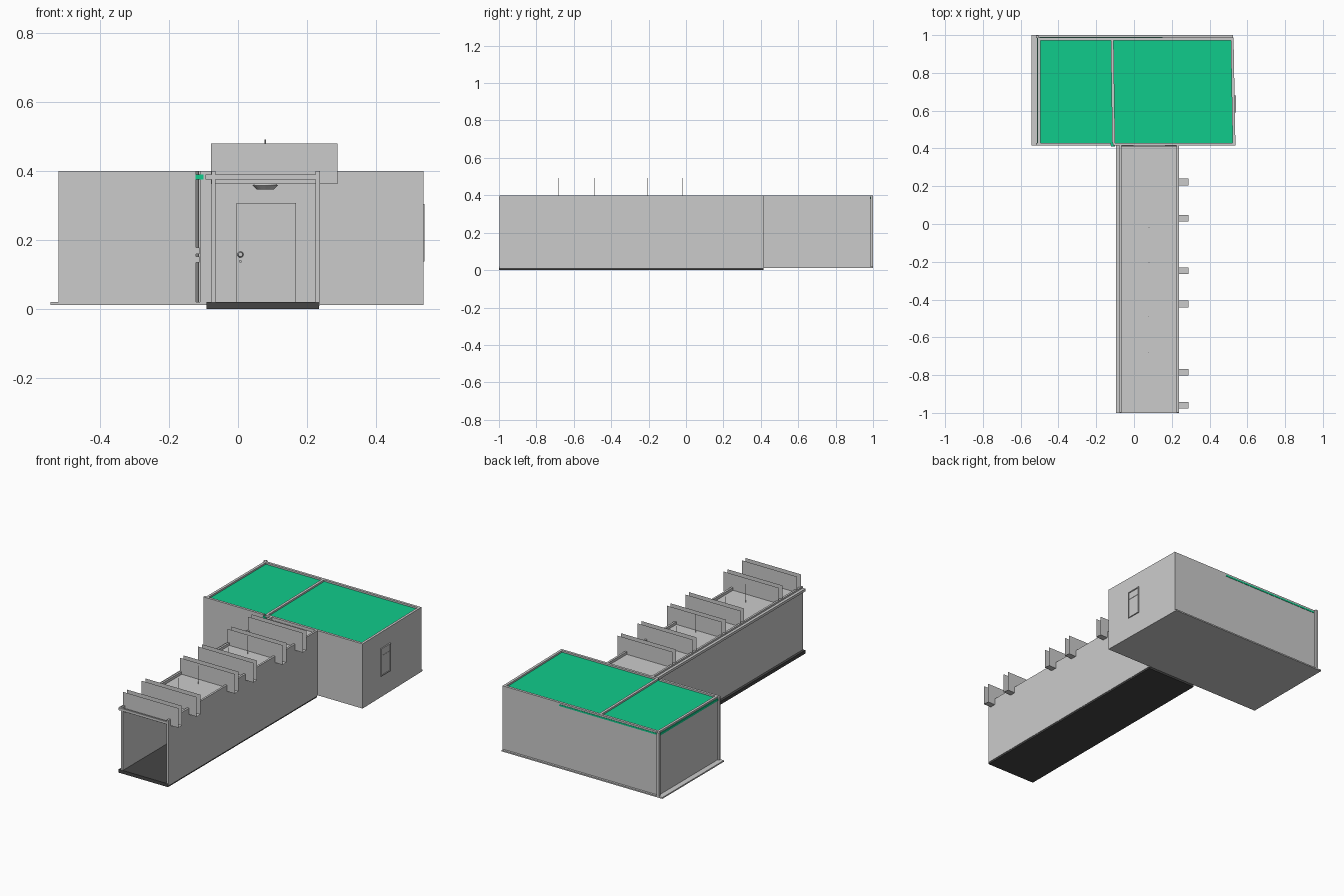
import bpy, bmesh, math
from mathutils import Matrix


def material(name, color):
    m = bpy.data.materials.new(name)
    m.diffuse_color = color
    return m


GREEN = material("green_roof", (0.005, 0.6, 0.26, 1))
DARK = material("dark_floor", (0.06, 0.06, 0.06, 1))


def finish(name, bm, mat=None):
    bmesh.ops.recalc_face_normals(bm, faces=bm.faces)
    me = bpy.data.meshes.new(name)
    bm.to_mesh(me)
    bm.free()
    ob = bpy.data.objects.new(name, me)
    bpy.context.collection.objects.link(ob)
    if mat:
        me.materials.append(mat)
    return ob


def prism(name, pts, z0, z1, mat=None):
    bm = bmesh.new()
    f = bm.faces.new([bm.verts.new((x, y, z0)) for x, y in pts])
    top = bmesh.ops.extrude_face_region(bm, geom=[f])
    vs = [g for g in top["geom"] if isinstance(g, bmesh.types.BMVert)]
    bmesh.ops.translate(bm, verts=vs, vec=(0, 0, z1 - z0))
    return finish(name, bm, mat)


def box(name, x0, x1, y0, y1, z0, z1, mat=None):
    return prism(name, [(x0, y0), (x1, y0), (x1, y1), (x0, y1)], z0, z1, mat)


def cone(name, r0, r1, depth, loc, n=24, rot=None):
    bm = bmesh.new()
    mat = Matrix.Translation(loc) @ (rot or Matrix())
    bmesh.ops.create_cone(bm, cap_ends=True, segments=n, radius1=r0,
                          radius2=r1, depth=depth, matrix=mat)
    return finish(name, bm)


# Corridor shell
box("corridor_floor", -0.092, 0.235, -1, 0.415, 0, 0.02, DARK)
box("corridor_right_wall", 0.225, 0.237, -0.998, 0.42, 0.01, 0.4)
box("corridor_left_wall", -0.077, -0.065, -0.998, 0.415, 0.02, 0.4)
box("left_top_rail", -0.094, -0.077, -1, 0.415, 0.375, 0.39)
box("corridor_ceiling", -0.065, 0.225, -0.99, 0.412, 0.376, 0.384)
box("entrance_lintel", -0.094, 0.237, -1, -0.99, 0.375, 0.39)

# Open sheet-metal channels across the ceiling
for i, y in enumerate((-0.96, -0.785, -0.423, -0.248, 0.03, 0.222)):
    bm = bmesh.new()
    profile = [(y - 0.018, 0.48), (y - 0.018, 0.362), (y + 0.018, 0.362), (y + 0.018, 0.48)]
    a = [bm.verts.new((-0.078, py, pz)) for py, pz in profile]
    b = [bm.verts.new((0.288, py, pz)) for py, pz in profile]
    for k in range(3):
        bm.faces.new((a[k], a[k + 1], b[k + 1], b[k]))
    finish(f"roof_channel_{i + 1}", bm)

# Hanging lamps with cords through the ceiling
for i, y in enumerate((-0.68, -0.49, -0.205, -0.02)):
    cone(f"lamp_shade_{i + 1}", 0.024, 0.037, 0.012, (0.079, y, 0.352))
    cone(f"lamp_cap_{i + 1}", 0.037, 0.03, 0.006, (0.079, y, 0.361))
    cone(f"lamp_cord_{i + 1}", 0.0018, 0.0018, 0.13, (0.079, y, 0.427), 8)

# Room shell, with a side wall slightly out of square
box("room_floor", -0.543, 0.525, 0.415, 1, 0.012, 0.02)
box("front_wall_left", -0.52, -0.122, 0.415, 0.43, 0.012, 0.4)
box("front_wall_right", -0.11, 0.537, 0.415, 0.43, 0.012, 0.4)
box("room_back_wall", -0.51, 0.525, 0.972, 0.987, 0.02, 0.4)
box("room_left_wall", -0.51, -0.495, 0.43, 0.975, 0.02, 0.4)
prism("room_right_wall", [(0.522, 0.415), (0.537, 0.415), (0.527, 0.987), (0.512, 0.987)], 0.012, 0.4)
prism("room_divider", [(-0.115, 0.425), (-0.1, 0.425), (-0.108, 0.98), (-0.123, 0.98)], 0.02, 0.4)
box("back_corner_post", -0.52, -0.505, 0.985, 0.999, 0.02, 0.4)
box("front_corner_post", -0.52, -0.51, 0.415, 0.43, 0.02, 0.4)
prism("green_roof", [(-0.505, 0.42), (0.53, 0.42), (0.52, 0.985), (-0.505, 0.985)], 0.376, 0.39, GREEN)
box("roof_edge_left", -0.514, -0.505, 0.43, 0.985, 0.376, 0.39, GREEN)
box("roof_edge_back", -0.5, 0.15, 0.985, 0.989, 0.38, 0.39, GREEN)
box("roof_edge_slit", -0.123, -0.1, 0.411, 0.425, 0.376, 0.39, GREEN)
for i, z in enumerate((0.135, 0.16)):
    box(f"slit_latch_{i + 1}", -0.123, -0.111, 0.411, 0.43, z, z + 0.018)

# Door with slot and handle at the corridor end
box("door_frame", -0.005, 0.168, 0.409, 0.416, 0.02, 0.307)
box("door", 0, 0.163, 0.405, 0.411, 0.02, 0.302)
box("door_slot_plate", 0.042, 0.122, 0.402, 0.406, 0.232, 0.255)
box("door_slot", 0.056, 0.108, 0.4, 0.403, 0.241, 0.247)
turn = Matrix.Rotation(math.pi / 2, 4, 'X')
cone("door_knob", 0.009, 0.006, 0.012, (0.007, 0.4, 0.158), 16, turn)
cone("door_lock", 0.004, 0.004, 0.006, (0.007, 0.403, 0.138), 12, turn)

# Side window: recessed-looking panel with sash bar
box("side_window_panel", 0.528, 0.536, 0.592, 0.678, 0.14, 0.302)
box("side_window_bar", 0.53, 0.538, 0.592, 0.678, 0.256, 0.26)
for i, y in enumerate((0.59, 0.674)):
    box(f"side_window_jamb_{i + 1}", 0.53, 0.54, y, y + 0.006, 0.138, 0.304)
for i, z in enumerate((0.138, 0.298)):
    box(f"side_window_rail_{i + 1}", 0.53, 0.54, 0.59, 0.68, z, z + 0.006)
